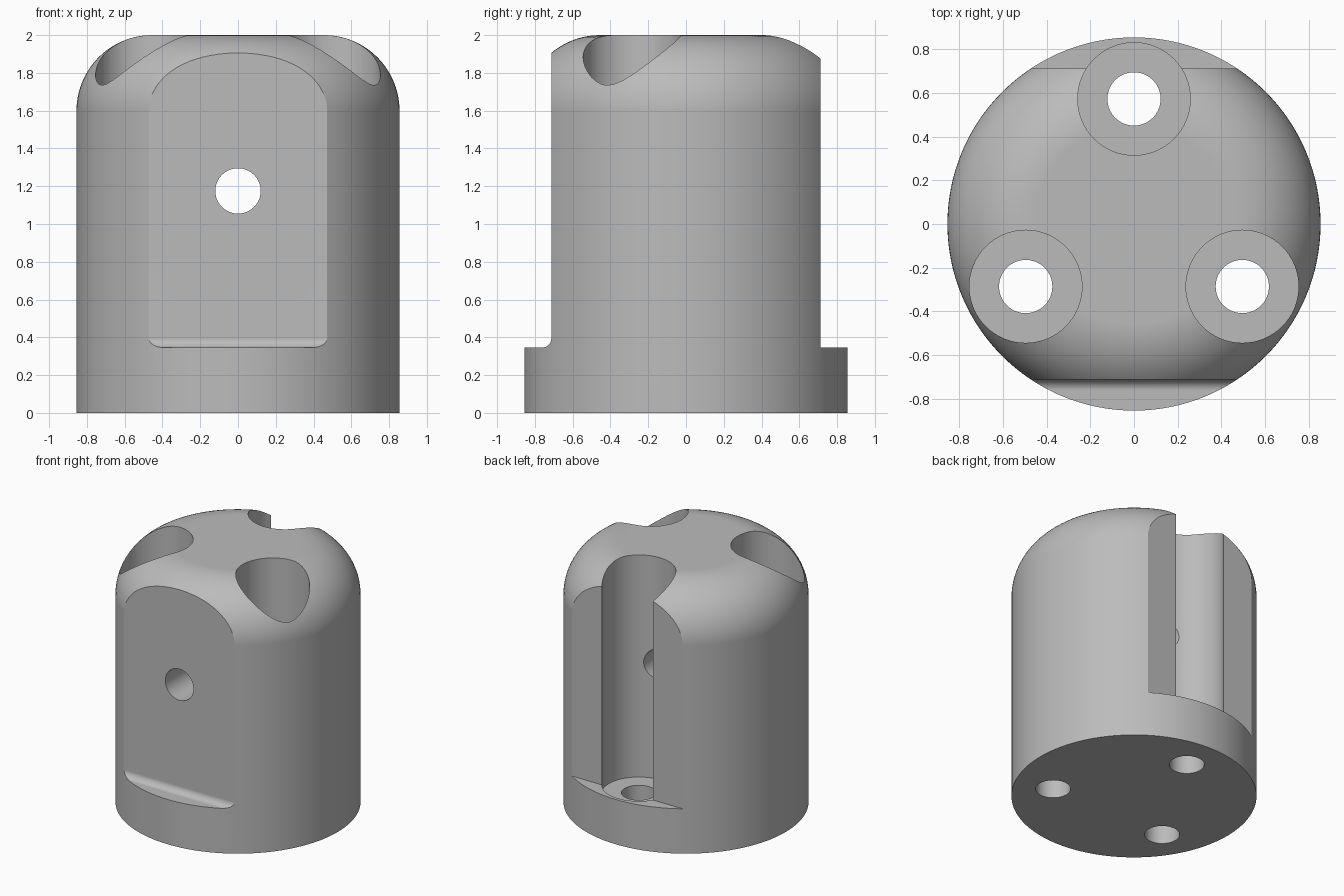
import bpy, bmesh
from math import sin, cos, pi, radians

if "Cube" in bpy.data.objects:
    bpy.data.objects.remove(bpy.data.objects["Cube"], do_unlink=True)

RADIUS, HEIGHT, ROUND = 0.855, 2.0, 0.4
FLAT, LEDGE, FILLET = 0.713, 0.345, 0.05
HOLE_CIRCLE, POCKET_FLOOR = 0.573, 0.29

grey = bpy.data.materials.new("plain_grey")
grey.use_nodes = True
colour = (0.5, 0.5, 0.5, 1)
grey.diffuse_color = colour
grey.node_tree.nodes["Principled BSDF"].inputs["Base Color"].default_value = colour


def make_object(name, bm):
    bmesh.ops.recalc_face_normals(bm, faces=bm.faces)
    mesh = bpy.data.meshes.new(name)
    bm.to_mesh(mesh)
    bm.free()
    mesh.materials.append(grey)
    obj = bpy.data.objects.new(name, mesh)
    bpy.context.collection.objects.link(obj)
    return obj


def lathe(name, profile, steps=128):
    bm = bmesh.new()
    verts = [bm.verts.new((r, 0, z)) for r, z in profile]
    edges = [bm.edges.new(pair) for pair in zip(verts, verts[1:])]
    bmesh.ops.spin(bm, geom=verts + edges, cent=(0, 0, 0), axis=(0, 0, 1),
                   angle=2 * pi, steps=steps)
    bmesh.ops.remove_doubles(bm, verts=bm.verts, dist=0.0001)
    # close the top and bottom discs
    bmesh.ops.holes_fill(bm, edges=[e for e in bm.edges if e.is_boundary], sides=0)
    return make_object(name, bm)


def extrude_x(name, profile, half=1.0):
    bm = bmesh.new()
    face = bm.faces.new([bm.verts.new((-half, y, z)) for y, z in profile])
    ext = bmesh.ops.extrude_face_region(bm, geom=[face])["geom"]
    bmesh.ops.translate(bm, vec=(2 * half, 0, 0),
                        verts=[v for v in ext if isinstance(v, bmesh.types.BMVert)])
    return make_object(name, bm)


def cylinder(name, radius, low, high, centre, along_y=False):
    bm = bmesh.new()
    bmesh.ops.create_cone(bm, cap_ends=True, segments=64, radius1=radius,
                          radius2=radius, depth=high - low)
    obj = make_object(name, bm)
    mid = (low + high) / 2
    if along_y:
        obj.rotation_euler.x = pi / 2
        obj.location = (centre[0], mid, centre[1])
    else:
        obj.location = (*centre, mid)
    return obj


def arc(cx, cz, r, start, end, count):
    angles = [radians(start + (end - start) * i / count) for i in range(count + 1)]
    return [(cx + r * cos(a), cz + r * sin(a)) for a in angles]


# Round body with a domed shoulder
shoulder = arc(RADIUS - ROUND, HEIGHT - ROUND, ROUND, 0, 90, 20)
body = lathe("body", [(RADIUS, 0)] + shoulder)

# Front flat, with a filleted foot, and square back flat
foot = arc(-FLAT - FILLET, LEDGE + FILLET, FILLET, -90, 0, 8)
cutters = [
    extrude_x("front_flat_cutter", [(-1, LEDGE)] + foot + [(-FLAT, 2.2), (-1, 2.2)]),
    extrude_x("back_flat_cutter", [(FLAT, LEDGE), (1, LEDGE), (1, 2.2), (FLAT, 2.2)]),
]

# Three deep pockets, each with a bolt hole through the base
for i in range(3):
    angle = radians(90 + 120 * i)
    spot = (HOLE_CIRCLE * cos(angle), HOLE_CIRCLE * sin(angle))
    cutters.append(cylinder("pocket_cutter", 0.258, POCKET_FLOOR, 2.3, spot))
    cutters.append(cylinder("bolt_hole_cutter", 0.122, -0.2, 0.5, spot))

# Cross hole from the front flat into the back pocket
cutters.append(cylinder("cross_hole_cutter", 0.12, -1, 0.55, (0, 1.175), True))

bpy.context.view_layer.objects.active = body
for cutter in cutters:
    mod = body.modifiers.new(cutter.name, 'BOOLEAN')
    mod.operation, mod.solver, mod.object = 'DIFFERENCE', 'EXACT', cutter
    bpy.ops.object.modifier_apply(modifier=mod.name)
    bpy.data.objects.remove(cutter, do_unlink=True)

# Smooth curves, crisp edges
bpy.ops.object.select_all(action='DESELECT')
body.select_set(True)
bpy.ops.object.shade_smooth_by_angle(angle=radians(25))
weighted = body.modifiers.new("even_shading", 'WEIGHTED_NORMAL')
weighted.keep_sharp = True
